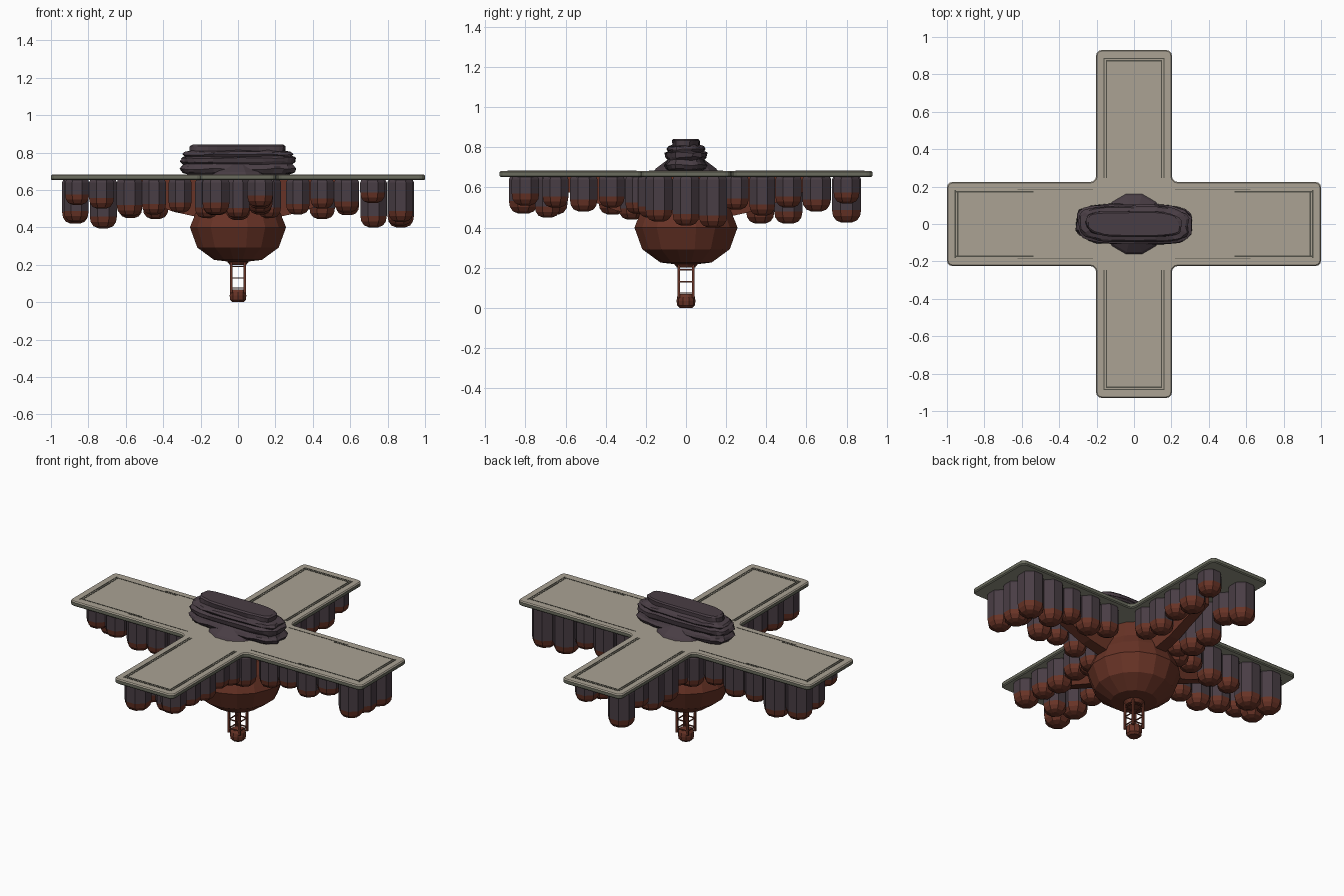
import bpy, bmesh, math, random
from mathutils import Vector

if "Cube" in bpy.data.objects:
    bpy.data.objects.remove(bpy.data.objects["Cube"])
random.seed(7)

def mat(name, c):
    m = bpy.data.materials.new(name)
    m.diffuse_color = (*c, 1)
    m.use_nodes = True
    m.node_tree.nodes["Principled BSDF"].inputs["Base Color"].default_value = m.diffuse_color
    return m

TAN = mat("tan_deck", (.405, .365, .295))
OLIVE = mat("olive_edge", (.145, .150, .112))
UNDER = mat("pale_olive_underside", (.29, .295, .225))
SLATE = mat("purple_slate", (.066, .047, .058))
RUST = mat("rust_brown", (.138, .033, .019))
DARK = mat("dark_groove", (.085, .082, .065))

def finish(name, bm, mats, rule=None):
    bmesh.ops.recalc_face_normals(bm, faces=bm.faces[:])
    if rule:
        for f in bm.faces:
            f.material_index = rule(f)
    me = bpy.data.meshes.new(name)
    bm.to_mesh(me)
    bm.free()
    for m in mats:
        me.materials.append(m)
    ob = bpy.data.objects.new(name, me)
    bpy.context.collection.objects.link(ob)
    return ob

def loft(bm, rings):
    """Skin closed rings of equal length and cap both ends."""
    vs = [[bm.verts.new(p) for p in r] for r in rings]
    n = len(vs[0])
    for a, b in zip(vs, vs[1:]):
        for i in range(n):
            bm.faces.new((a[i], a[(i + 1) % n], b[(i + 1) % n], b[i]))
    bm.faces.new(vs[0][::-1])
    bm.faces.new(vs[-1])

def lathe(bm, profile, sides, x=0, y=0):
    loft(bm, [[(x + r * math.cos((i + .5) * math.tau / sides),
                y + r * math.sin((i + .5) * math.tau / sides), z)
               for i in range(sides)] for r, z in profile])

def box(bm, lo, hi):
    (a, b, c), (d, e, f) = lo, hi
    loft(bm, [[(a, b, z), (d, b, z), (d, e, z), (a, e, z)] for z in (c, f)])

def bar(bm, p, q, r):
    p, q = Vector(p), Vector(q)
    d = (q - p).normalized()
    u = d.orthogonal().normalized() * r
    w = d.cross(u)
    loft(bm, [[c + u, c + w, c - u, c - w] for c in (p, q)])

# Cross-shaped deck with rounded corners and a softened rim
LX, WX, LY, WY = 1.0, .225, .930, .203
bm = bmesh.new()
outline = [(LX, -WX), (LX, WX), (WY, WX), (WY, LY), (-WY, LY), (-WY, WX),
           (-LX, WX), (-LX, -WX), (-WY, -WX), (-WY, -LY), (WY, -LY), (WY, -WX)]
loft(bm, [[(x, y, z) for x, y in outline] for z in (.652, .682)])
side = [e for e in bm.edges if abs(e.verts[0].co.z - e.verts[1].co.z) > .01]
bmesh.ops.bevel(bm, geom=side, offset=.03, segments=3, profile=.5, affect='EDGES')
rim = [e for e in bm.edges if abs(e.verts[0].co.z - e.verts[1].co.z) < .001
       and len(e.link_faces) == 2 and any(abs(f.normal.z) < .5 for f in e.link_faces)]
bmesh.ops.bevel(bm, geom=rim, offset=.006, segments=1, affect='EDGES')
finish("deck", bm, [TAN, OLIVE, UNDER],
       lambda f: 0 if f.normal.z > .5 else 2 if f.normal.z < -.9 else 1)

# Paired groove lines near the edge of every arm
bm = bmesh.new()
def line(x0, y0, x1, y1, g=.0035):
    box(bm, (min(x0, x1) - g, min(y0, y1) - g, .680), (max(x0, x1) + g, max(y0, y1) + g, .6835))
for s in (-1, 1):
    for k in (0, .013):
        line(s * (.942 + k), -.172 - k / 2, s * (.942 + k), .172 + k / 2)
        line(-.147 - k, s * (.872 + k), .147 + k, s * (.872 + k))
        for t in (-1, 1):
            line(t * (.147 + k), s * .25, t * (.147 + k), s * (.872 + k))
    for t in (-1, 1):
        line(s * .54, t * .172, s * .947, t * .172)
        line(s * .22, t * .183, s * .62, t * .183, .002)
finish("deck_grooves", bm, [DARK])

# Hanging pods: (distance along arm, bottom height, radius) for the two rows of each arm
def pod(bm, x, y, bottom, r):
    r *= 1.06
    lathe(bm, [(r * .35, bottom), (r * .72, bottom + r * .14), (r * .93, bottom + r * .42),
               (r, bottom + r * .8), (r, .64), (r * .9, .655)], 8, x, y)

ROWS = {
    "right_arm": [[(.87, .43, .068), (.72, .53, .068), (.58, .48, .068), (.45, .50, .064), (.32, .47, .064)],
                  [(.87, .40, .072), (.725, .40, .072), (.585, .465, .064), (.45, .445, .070), (.31, .48, .064)]],
    "left_arm": [[(.86, .52, .066), (.73, .50, .068), (.58, .46, .070), (.45, .47, .066), (.31, .48, .062)],
                 [(.87, .42, .072), (.72, .395, .074), (.575, .45, .064), (.44, .445, .070), (.30, .48, .066)]],
    "back_arm": [[(.80, .425, .074), (.655, .49, .070), (.51, .42, .072), (.37, .42, .072), (.24, .47, .064)],
                 [(.80, .52, .066), (.65, .48, .072), (.51, .50, .066), (.38, .46, .066), (.25, .49, .064)]],
    "front_arm": [[(.81, .47, .074), (.66, .465, .072), (.51, .485, .066), (.365, .465, .072), (.23, .47, .064)],
                  [(.80, .51, .070), (.65, .50, .066), (.51, .48, .070), (.37, .50, .066), (.24, .47, .064)]],
}
GROUPS = {}
for arm, rows in ROWS.items():
    pods = GROUPS[arm + "_pods"] = []
    for t, row in zip((-1, 1), rows):
        for d, bottom, r in row:
            s = 1 if arm in ("right_arm", "back_arm") else -1
            x, y = (s * d, t * .135) if arm in ("right_arm", "left_arm") else (t * .118, s * d)
            pods.append((x, y, bottom, r))
# Middle pods near the arm ends
GROUPS["right_arm_pods"].append((.865, 0, .41, .068))
GROUPS["left_arm_pods"].append((-.865, 0, .43, .068))
GROUPS["front_arm_pods"].append((0, -.69, .45, .064))
# Pods gathered round the hull neck
GROUPS["hub_pods"] = [(sx * .165, sy * .175, .45, .066) for sx, sy in ((1, -1), (-1, 1), (-1, -1))]
GROUPS["hub_pods"].append((0, -.27, .44, .066))
for name, pods in GROUPS.items():
    bm = bmesh.new()
    for p in pods:
        pod(bm, *p)
    # shaft is slate, rounded tip is rust
    def rule(f):
        c = f.calc_center_median()
        p = min(pods, key=lambda p: (Vector(p[:2]) - c.xy).length)
        return 1 if c.z < p[2] + p[3] * .8 else 0
    finish(name, bm, [SLATE, RUST], rule)

# Tapered ribs under each arm
bm = bmesh.new()
for dx, dy in ((1, 0), (-1, 0), (0, 1), (0, -1)):
    rings = []
    for d, w, low in ((.15, .04, .44), (.35, .034, .485), (.62, .03, .59)):
        rings.append([(dx * d - dy * s, dy * d + dx * s, z)
                      for s, z in ((-w, low), (w, low), (w, .655), (-w, .655))])
    loft(bm, rings)
finish("arm_ribs", bm, [RUST])

# Faceted hull bowl
bm = bmesh.new()
lathe(bm, [(.045, .20), (.06, .218), (.13, .226), (.222, .292), (.262, .40), (.250, .43),
           (.225, .49), (.19, .55), (.16, .655)], 16)
finish("hull_bowl", bm, [RUST])

# Open lattice mast below the hull
bm = bmesh.new()
H = .036
corners = [(-H, -H), (H, -H), (H, H), (-H, H)]
for a, b in zip(corners, corners[1:] + corners[:1]):
    box(bm, (a[0] - .006, a[1] - .006, .05), (a[0] + .006, a[1] + .006, .215))
    for z in (.075, .13, .19):
        bar(bm, (*a, z), (*b, z), .004)
finish("mast_lattice", bm, [RUST])
bm = bmesh.new()
lathe(bm, [(.032, 0), (.044, .012), (.047, .035), (.044, .055), (.036, .068)], 10)
finish("mast_foot", bm, [RUST])

# Slate mound and layered rock on the deck
bm = bmesh.new()
lathe(bm, [(.172, .675), (.155, .695), (.10, .735), (.06, .76)], 12)
finish("rock_mound", bm, [SLATE])
bm = bmesh.new()
layers = [(.27, .085, .682), (.305, .10, .692), (.315, .112, .712), (.302, .102, .725),
          (.298, .095, .738), (.312, .105, .75), (.312, .108, .772), (.292, .09, .78),
          (.298, .098, .79), (.285, .090, .803), (.258, .068, .81), (.256, .070, .834), (.245, .062, .842)]
N = 28
rings = []
for k, (rx, ry, z) in enumerate(layers):
    ring = []
    for i in range(N):
        a = i * math.tau / N
        c, s = math.cos(a), math.sin(a)
        j = random.uniform(.96, 1.015)
        ring.append((rx * j * math.copysign(abs(c) ** .55, c),
                     ry * j * math.copysign(abs(s) ** .6, s) - .01 * c * abs(c),
                     z + (random.uniform(-.004, .004) if k < 11 else 0)))
    rings.append(ring)
loft(bm, rings)
finish("layered_rock", bm, [SLATE])
